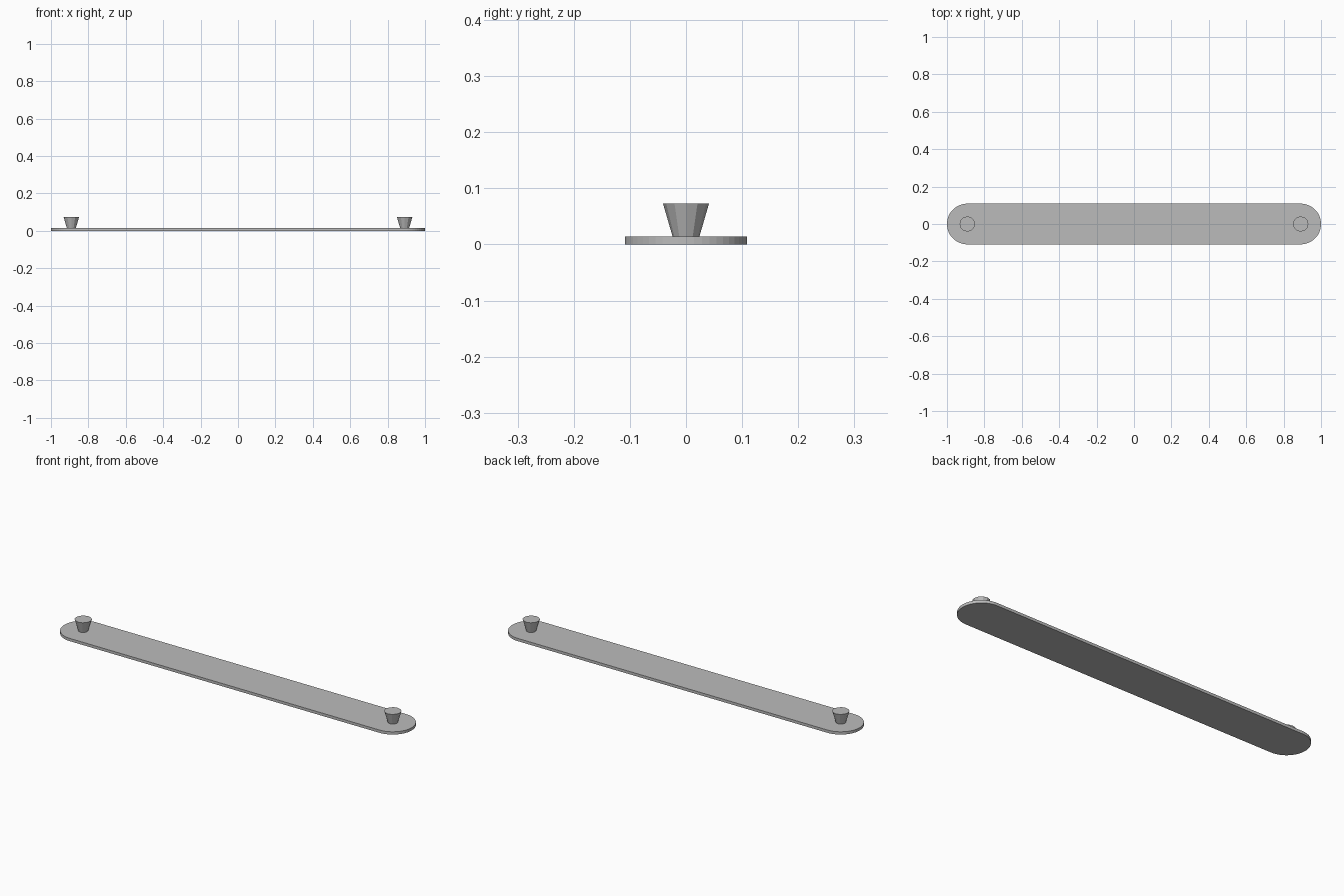
import bpy
import bmesh
from math import cos, sin, pi

cube = bpy.data.objects.get("Cube")
if cube:
    bpy.data.objects.remove(cube, do_unlink=True)

HALF_WIDTH = 0.109
CENTRE = 1 - HALF_WIDTH
THICK = 0.0145

grey = bpy.data.materials.new("plain_grey")
grey.use_nodes = True
colour = (0.5, 0.5, 0.5, 1)
grey.diffuse_color = colour
grey.node_tree.nodes["Principled BSDF"].inputs["Base Color"].default_value = colour


def add_object(name, bm):
    bmesh.ops.recalc_face_normals(bm, faces=bm.faces)
    mesh = bpy.data.meshes.new(name)
    bm.to_mesh(mesh)
    bm.free()
    mesh.materials.append(grey)
    obj = bpy.data.objects.new(name, mesh)
    bpy.context.collection.objects.link(obj)
    return obj


# Flat bar with rounded ends
bm = bmesh.new()
steps = 24
outline = []
for side in (1, -1):
    for i in range(steps + 1):
        a = -pi / 2 + pi * i / steps
        outline.append(bm.verts.new((side * (CENTRE + HALF_WIDTH * cos(a)),
                                     side * HALF_WIDTH * sin(a), 0)))
base = bm.faces.new(outline)
top = bmesh.ops.extrude_face_region(bm, geom=[base])["geom"]
bmesh.ops.translate(bm, vec=(0, 0, THICK),
                    verts=[v for v in top if isinstance(v, bmesh.types.BMVert)])
add_object("bar", bm)

# Flared peg near each end
PEG_TOP = 0.073
for name, side in (("left_peg", 1), ("right_peg", -1)):
    bm = bmesh.new()
    bmesh.ops.create_cone(bm, cap_ends=True, segments=12, radius1=0.024,
                          radius2=0.041, depth=PEG_TOP - THICK)
    peg = add_object(name, bm)
    peg.location = (side * CENTRE, 0, (PEG_TOP + THICK) / 2)
